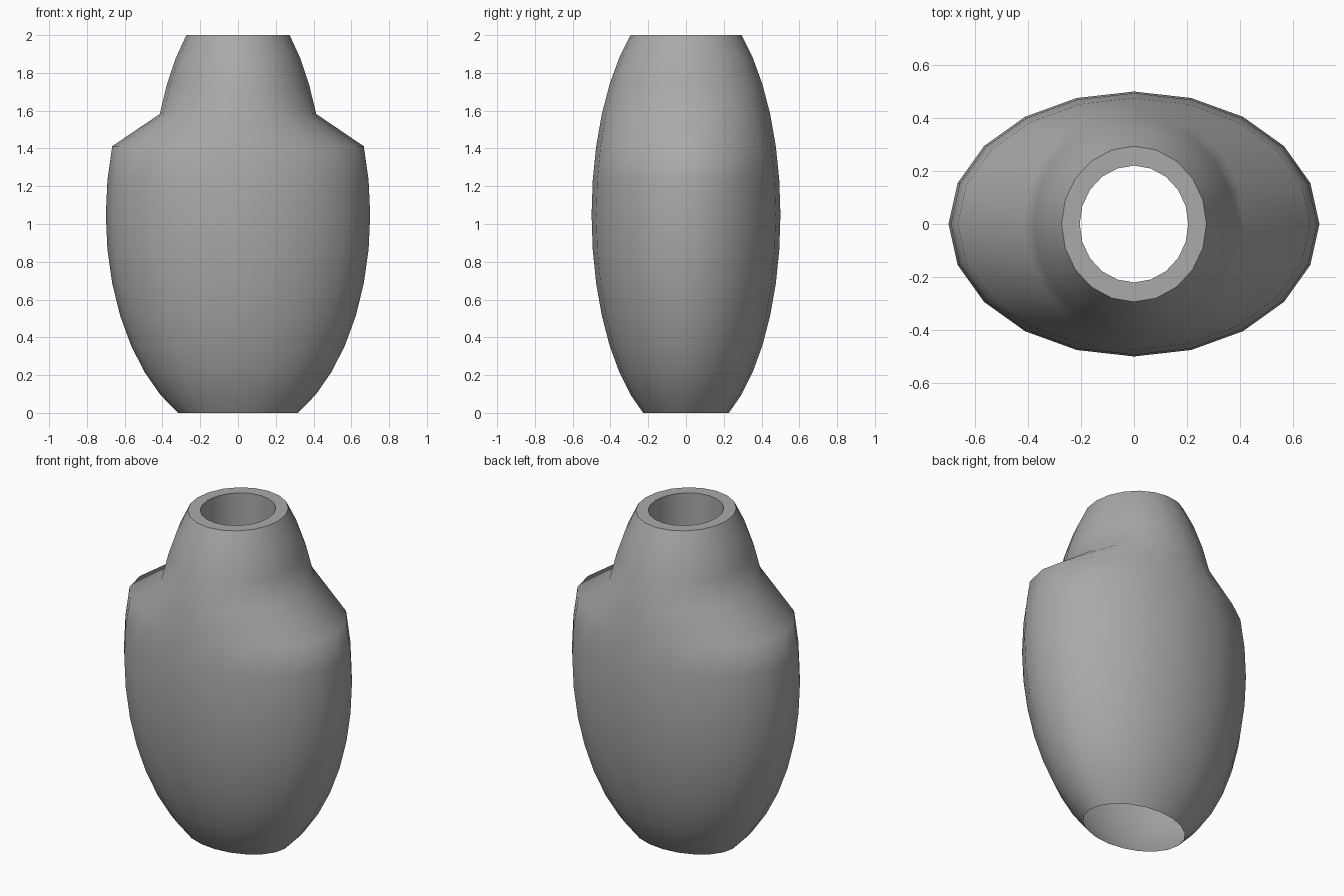
import bpy, bmesh
from math import sin, cos, pi, radians

if "Cube" in bpy.data.objects:
    bpy.data.objects.remove(bpy.data.objects["Cube"], do_unlink=True)

SIDES = 20
STEP = radians(9)                              # latitude step of the body
HALF = 2 / (sin(6 * STEP) + sin(7 * STEP))     # vertical half axis
MID = HALF * sin(7 * STEP)                     # height of the widest ring

clay = bpy.data.materials.new("grey clay")
clay.use_nodes = True
colour = (0.4, 0.4, 0.4, 1)
clay.diffuse_color = colour
clay.node_tree.nodes["Principled BSDF"].inputs["Base Color"].default_value = colour

bm = bmesh.new()


def ring(rx, ry, z):
    return [bm.verts.new((rx * cos(2 * pi * i / SIDES), ry * sin(2 * pi * i / SIDES), z))
            for i in range(SIDES)]


# Outer wall: open-ended ellipsoid, with the neck narrowed sideways
rings = []
for k in range(-7, 7):
    r = cos(k * STEP)
    width = 0.7 if k < 3 else 0.465
    rings.append(ring(width * r, 0.5 * r, MID + HALF * sin(k * STEP)))

# Flat rim and the inside of the neck
r = 0.75 * cos(6 * STEP)
for z in (2, 1.58):
    rings.append(ring(0.465 * r, 0.5 * r, z))

for low, high in zip(rings, rings[1:]):
    for i in range(SIDES):
        j = (i + 1) % SIDES
        bm.faces.new((low[i], low[j], high[j], high[i]))

mesh = bpy.data.meshes.new("vase")
bm.to_mesh(mesh)
bm.free()
mesh.materials.append(clay)
vase = bpy.data.objects.new("vase", mesh)
bpy.context.collection.objects.link(vase)

# Smooth walls and shoulders, sharp rim
bpy.ops.object.select_all(action="DESELECT")
vase.select_set(True)
bpy.context.view_layer.objects.active = vase
bpy.ops.object.shade_smooth_by_angle(angle=radians(57))
